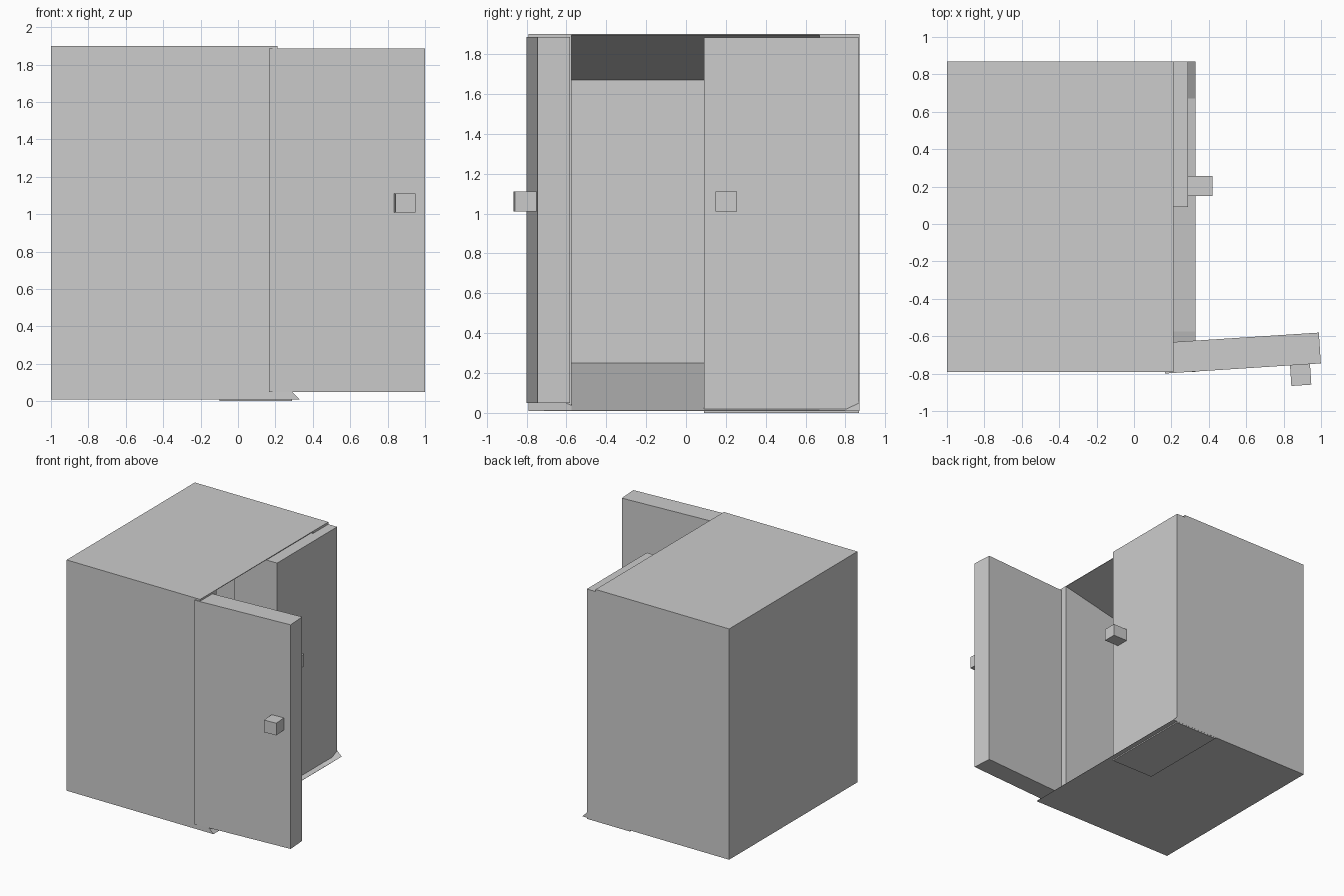
import bpy
import bmesh
from math import radians
from mathutils import Matrix, Vector

cube = bpy.data.objects.get("Cube")
if cube:
    bpy.data.objects.remove(cube)

grey = bpy.data.materials.new("light_grey")
grey.use_nodes = True
colour = (0.605, 0.605, 0.605, 1)
grey.diffuse_color = colour
grey.node_tree.nodes["Principled BSDF"].inputs["Base Color"].default_value = colour


def finish(name, bm):
    bmesh.ops.recalc_face_normals(bm, faces=bm.faces)
    mesh = bpy.data.meshes.new(name)
    bm.to_mesh(mesh)
    bm.free()
    mesh.materials.append(grey)
    obj = bpy.data.objects.new(name, mesh)
    bpy.context.collection.objects.link(obj)
    return obj


def box(name, centre, size, turn=0):
    bm = bmesh.new()
    bmesh.ops.create_cube(bm, size=1)
    bm.transform(Matrix.Translation(centre) @ Matrix.Rotation(radians(turn), 4, "Z")
                 @ Matrix.Diagonal(Vector(size).to_4d()))
    return finish(name, bm)


# Cabinet shell: outer and inner side profiles in x, z, joined across y.
# Order: back bottom, front lip, lip top, top edge, back top.
outer = [(-1, 0.01), (0.33, 0.01), (0.21, 0.13), (0.21, 1.9), (-1, 1.9)]
inner = [(-0.78, 0.25), (0.33, 0.012), (0.21, 0.038), (0.21, 1.895), (-0.78, 1.67)]
bm = bmesh.new()


def side(profile, y):
    return [bm.verts.new((x, y, z)) for x, z in profile]


out_a, out_b = side(outer, -0.79), side(outer, 0.87)
in_a, in_b = side(inner, -0.575), side(inner, 0.67)
for ring in (out_a, out_b, in_a, in_b):
    bm.faces.new(ring)
# floor, back and top, outside and inside
for a, b in ((out_a, out_b), (in_a, in_b)):
    for i, j in ((0, 1), (3, 4), (4, 0)):
        bm.faces.new((a[i], a[j], b[j], b[i]))
# rim around the opening
for o, n in ((out_a, in_a), (out_b, in_b)):
    for i in (1, 2):
        bm.faces.new((o[i], o[i + 1], n[i + 1], n[i]))
for i in (1, 3):
    bm.faces.new((out_a[i], in_a[i], in_b[i], out_b[i]))
finish("cabinet_shell", bm)

# Closed door and its knob
box("closed_door", (0.095, 0.48, 0.941), (0.39, 0.778, 1.882))
box("closed_door_knob", (0.35, 0.203, 1.06), (0.14, 0.108, 0.1))

# Open door, swung forward, and its knob
box("open_door", (0.577, -0.69, 0.968), (0.835, 0.165, 1.835), 3.7)
box("open_door_knob", (0.891, -0.805, 1.06), (0.107, 0.115, 0.1), 3.7)
